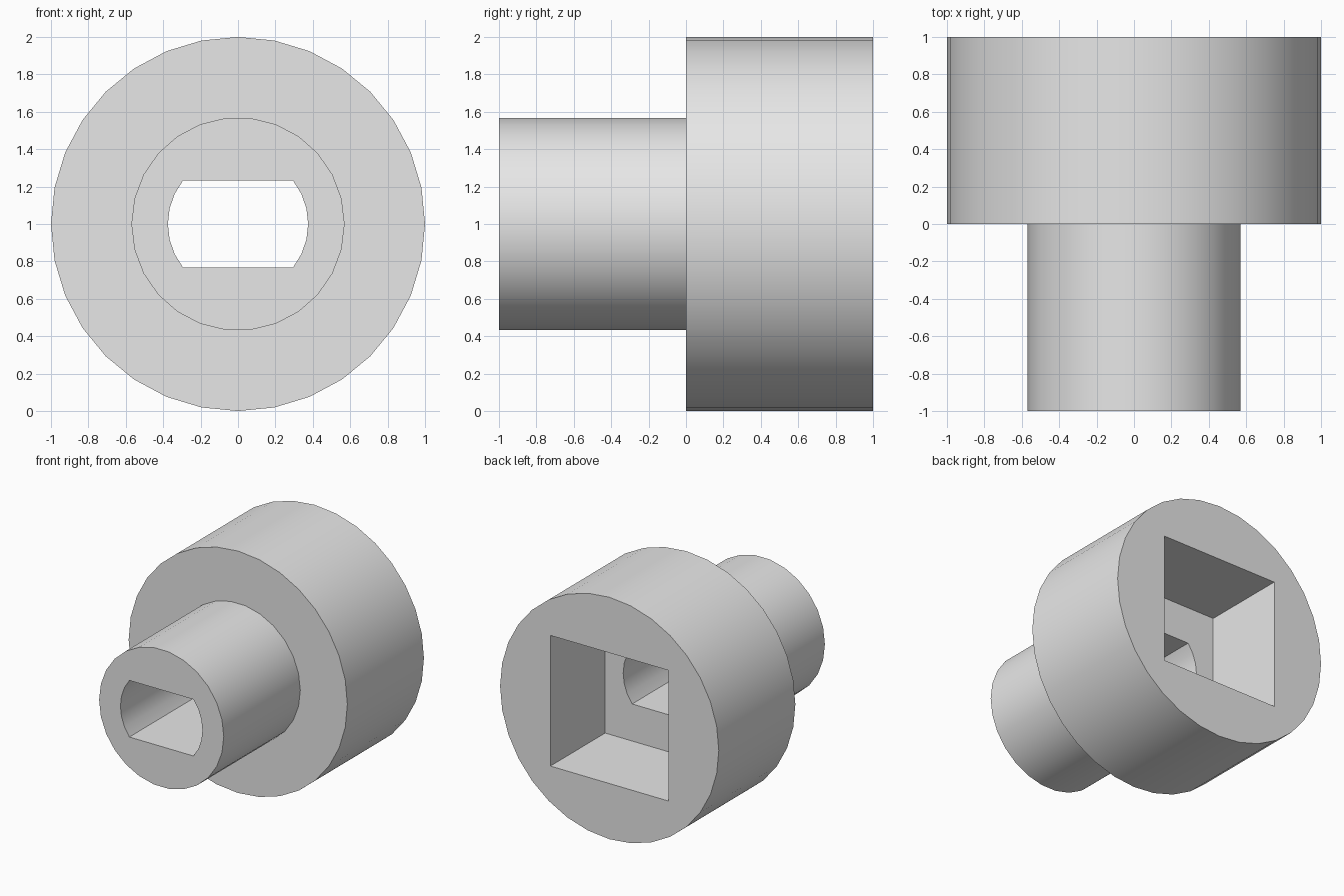
import bpy
import bmesh
from math import sin, cos, tau, radians

cube = bpy.data.objects.get("Cube")
if cube:
    bpy.data.objects.remove(cube, do_unlink=True)

CENTRE_Z = 1.0
bm = bmesh.new()


def circle(radius, sides, start=0.0):
    return [(radius * cos(start + tau * i / sides), radius * sin(start + tau * i / sides))
            for i in range(sides)]


def ring(points, y):
    """Closed loop of edges across the axis at depth y."""
    verts = [bm.verts.new((x, y, CENTRE_Z + z)) for x, z in points]
    for a, b in zip(verts, verts[1:] + verts[:1]):
        bm.edges.new((a, b))
    return verts


def ring_edges(verts):
    return [bm.edges.get((a, b)) for a, b in zip(verts, verts[1:] + verts[:1])]


def wall(a, b):
    """Straight wall between two matching rings."""
    n = len(a)
    for i in range(n):
        j = (i + 1) % n
        bm.faces.new((a[i], a[j], b[j], b[i]))


def flat(outer, inner):
    """Flat face with a hole in it."""
    bmesh.ops.triangle_fill(bm, use_beauty=True,
                            edges=ring_edges(outer) + ring_edges(inner))


# Profiles: wide body, narrow shaft, round bore with two flats, square socket
body = circle(1.0, 32)
shaft = circle(0.57, 26)
bore = [p for p in circle(0.375, 28) if abs(p[1]) < 0.24]
socket = circle(0.54 * 2 ** 0.5, 4, tau / 8)

shaft_front, shaft_back = ring(shaft, -1), ring(shaft, 0)
body_front, body_back = ring(body, 0), ring(body, 1)
socket_open, socket_floor = ring(socket, 1), ring(socket, 0.285)
bore_front, bore_back = ring(bore, -1), ring(bore, 0.285)

# Outer and inner walls
for a, b in ((shaft_front, shaft_back), (body_front, body_back),
             (socket_open, socket_floor), (bore_front, bore_back)):
    wall(a, b)

# Shaft end, shoulder, back face and socket floor
for a, b in ((shaft_front, bore_front), (body_front, shaft_back),
             (body_back, socket_open), (socket_floor, bore_back)):
    flat(a, b)

bmesh.ops.recalc_face_normals(bm, faces=bm.faces[:])
mesh = bpy.data.meshes.new("socket_adapter")
bm.to_mesh(mesh)
bm.free()

# Plain grey material
grey = bpy.data.materials.new("plain_grey")
grey.use_nodes = True
colour = (0.8, 0.8, 0.8, 1.0)
grey.diffuse_color = colour
grey.node_tree.nodes["Principled BSDF"].inputs["Base Color"].default_value = colour
mesh.materials.append(grey)

adapter = bpy.data.objects.new("socket_adapter", mesh)
bpy.context.collection.objects.link(adapter)
bpy.ops.object.select_all(action="DESELECT")
adapter.select_set(True)
bpy.context.view_layer.objects.active = adapter
bpy.ops.object.shade_smooth_by_angle(angle=radians(30))
